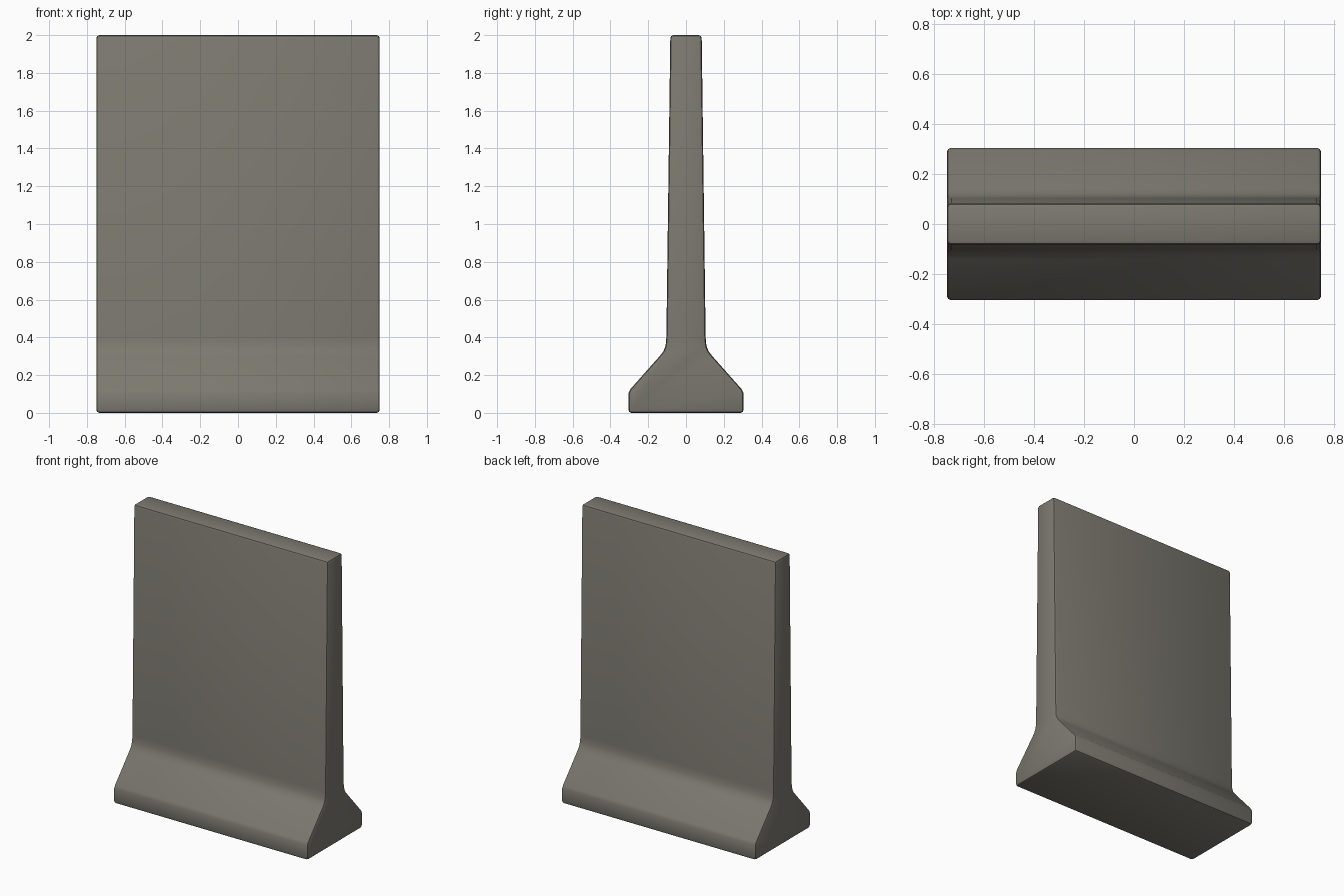
import bpy, bmesh, math

if "Cube" in bpy.data.objects:
    bpy.data.objects.remove(bpy.data.objects["Cube"])

concrete = bpy.data.materials.new("warm_grey_concrete")
concrete.diffuse_color = (0.2, 0.19, 0.16, 1)
concrete.use_nodes = True
concrete.node_tree.nodes["Principled BSDF"].inputs["Base Color"].default_value = concrete.diffuse_color

# Half cross-section of the wall: footing, sloped flare, fillet, tapered stem
half = [(0.305, 0.0), (0.305, 0.105), (0.295, 0.125), (0.14, 0.30), (0.12, 0.325),
        (0.108, 0.355), (0.104, 0.40), (0.083, 2.0)]
profile = half + [(-y, z) for y, z in reversed(half)]
HALF_WIDTH = 0.75

# Barrier wall: extrude the cross-section along x
bm = bmesh.new()
section = bm.faces.new([bm.verts.new((-HALF_WIDTH, y, z)) for y, z in profile])
ext = bmesh.ops.extrude_face_region(bm, geom=[section])
moved = [v for v in ext["geom"] if isinstance(v, bmesh.types.BMVert)]
bmesh.ops.translate(bm, verts=moved, vec=(2 * HALF_WIDTH, 0, 0))
bmesh.ops.recalc_face_normals(bm, faces=bm.faces)

# Chamfer the end outlines, base and top edges
sharp = [e for e in bm.edges if e.calc_face_angle(0) > math.radians(60)]
bmesh.ops.bevel(bm, geom=sharp, offset=0.016, offset_type='OFFSET', segments=2,
                profile=0.5, affect='EDGES', clamp_overlap=True)
bmesh.ops.recalc_face_normals(bm, faces=bm.faces)

mesh = bpy.data.meshes.new("barrier_wall")
bm.to_mesh(mesh)
bm.free()
wall = bpy.data.objects.new("barrier_wall", mesh)
bpy.context.collection.objects.link(wall)
mesh.materials.append(concrete)

# Smooth shading with the large corners kept crisp
bpy.context.view_layer.objects.active = wall
wall.select_set(True)
bpy.ops.object.shade_smooth_by_angle(angle=math.radians(40))
